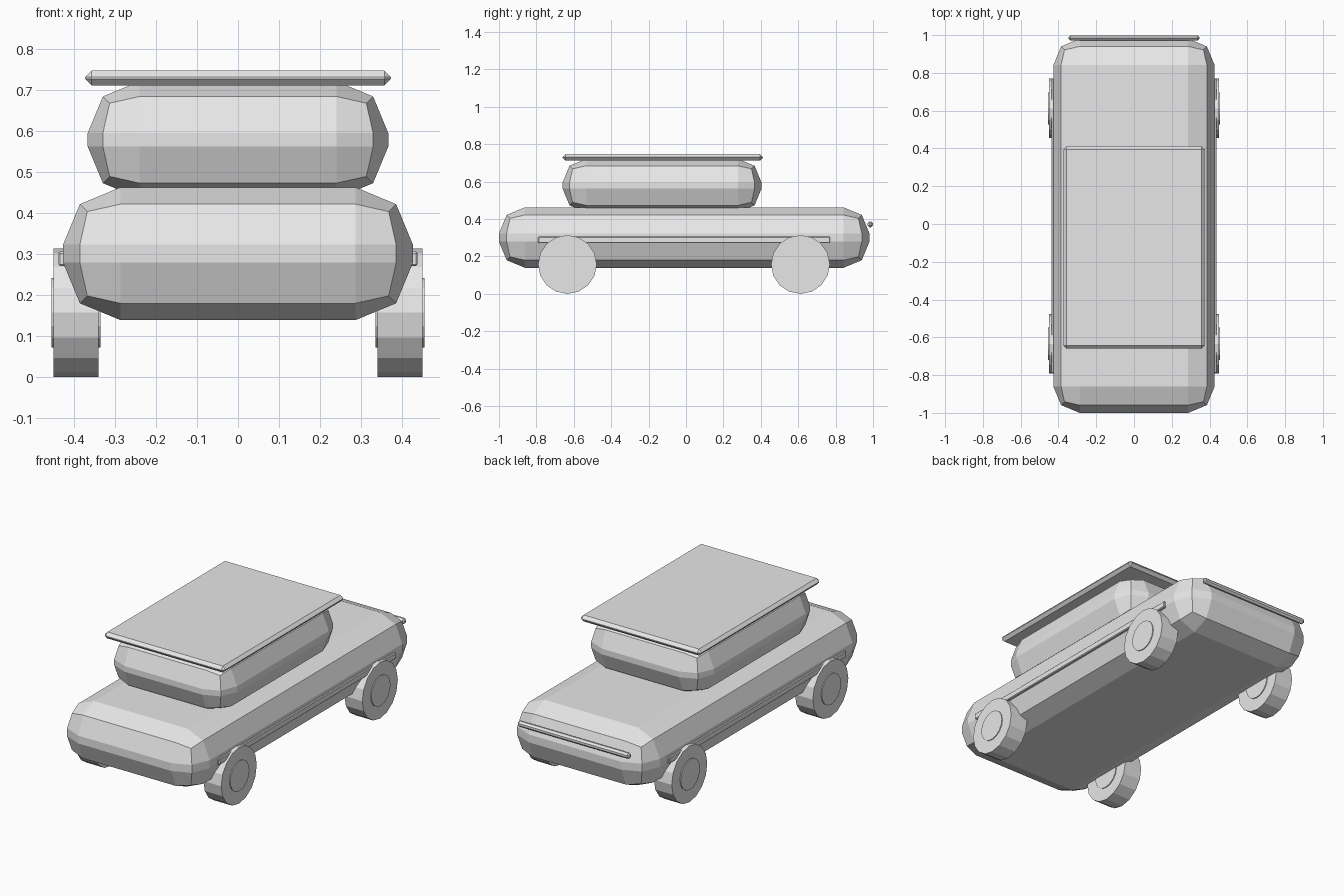
import bpy
import math

cube = bpy.data.objects.get("Cube")
if cube:
    bpy.data.objects.remove(cube, do_unlink=True)

# Single plain material
grey = bpy.data.materials.new("light_grey")
grey.use_nodes = True
grey.diffuse_color = (0.8, 0.8, 0.8, 1)
grey.node_tree.nodes["Principled BSDF"].inputs["Base Color"].default_value = (0.8, 0.8, 0.8, 1)


def bevelled_box(name, low, high, width, segments):
    """Box between two corners with evenly rounded edges."""
    centre = [(a + b) / 2 for a, b in zip(low, high)]
    bpy.ops.mesh.primitive_cube_add(size=1, location=centre)
    ob = bpy.context.object
    ob.name = name
    ob.scale = [b - a for a, b in zip(low, high)]
    bpy.ops.object.transform_apply(location=False, rotation=False, scale=True)
    mod = ob.modifiers.new("rounded_edges", 'BEVEL')
    mod.width = width
    mod.segments = segments
    ob.data.materials.append(grey)
    return ob


def disc(name, x, y, z, radius, depth):
    """Sixteen-sided cylinder with its axle along x."""
    bpy.ops.mesh.primitive_cylinder_add(vertices=16, radius=radius, depth=depth,
                                        location=(x, y, z),
                                        rotation=(0, math.pi / 2, 0))
    ob = bpy.context.object
    ob.name = name
    ob.data.materials.append(grey)
    return ob


# Body, cabin and overhanging roof
bevelled_box("body", (-0.427, -1.0, 0.139), (0.427, 0.981, 0.463), 0.14, 2)
bevelled_box("cabin", (-0.367, -0.66, 0.436), (0.367, 0.404, 0.722), 0.127, 2)
bevelled_box("roof", (-0.373, -0.66, 0.712), (0.373, 0.411, 0.748), 0.016, 1)

# Rear trim bar
bevelled_box("rear_bar", (-0.346, 0.971, 0.356), (0.346, 1.0, 0.388), 0.01, 1)

# Side trims, wheels and hubs
wheel_radius = 0.157
for side, sign in (("left", 1), ("right", -1)):
    inner, outer = sorted((sign * 0.412, sign * 0.438))
    bevelled_box(side + "_side_trim", (inner, -0.79, 0.271), (outer, 0.77, 0.306), 0.004, 1)
    for end, y in (("front", -0.634), ("rear", 0.612)):
        disc(f"{end}_{side}_wheel", sign * 0.395, y, wheel_radius, wheel_radius, 0.11)
        disc(f"{end}_{side}_hub", sign * 0.395, y, wheel_radius, 0.085, 0.12)
